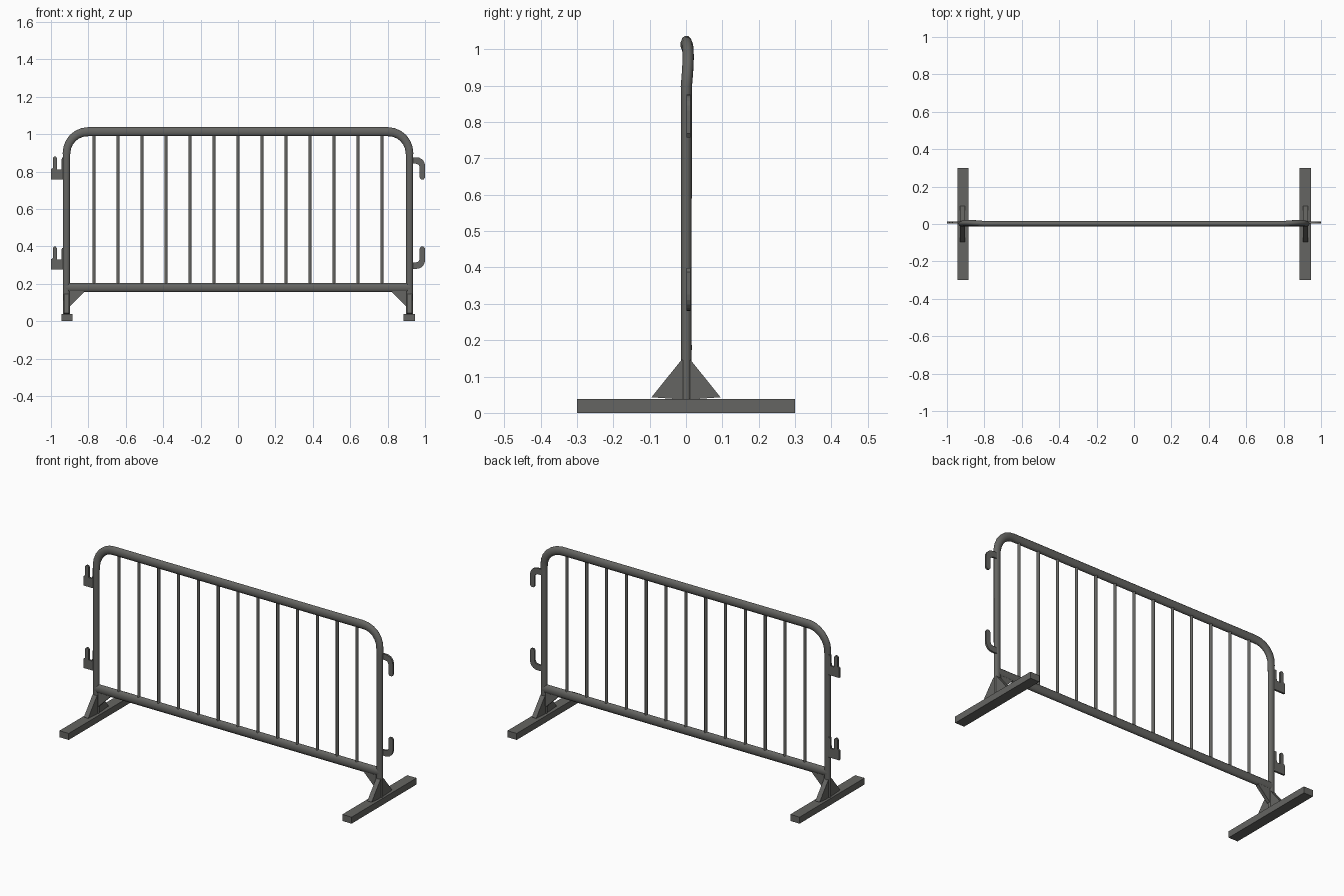
import bpy, bmesh, math
from mathutils import Vector

if "Cube" in bpy.data.objects:
    bpy.data.objects.remove(bpy.data.objects["Cube"])

steel = bpy.data.materials.new("dark grey steel")
steel.diffuse_color = (0.13, 0.13, 0.122, 1)
steel.use_nodes = True
steel.node_tree.nodes["Principled BSDF"].inputs["Base Color"].default_value = steel.diffuse_color


def finish(name, bm, smooth=False):
    bmesh.ops.recalc_face_normals(bm, faces=bm.faces)
    me = bpy.data.meshes.new(name)
    bm.to_mesh(me)
    bm.free()
    me.materials.append(steel)
    ob = bpy.data.objects.new(name, me)
    bpy.context.collection.objects.link(ob)
    if smooth:
        bpy.ops.object.select_all(action='DESELECT')
        ob.select_set(True)
        bpy.context.view_layer.objects.active = ob
        bpy.ops.object.shade_smooth_by_angle(angle=math.radians(50))
    return ob


def tube(name, path, sides):
    """Sweep an oval along (x, y, z, half width in the xz plane, half depth in y)."""
    bm = bmesh.new()
    pts = [Vector(p[:3]) for p in path]
    rings = []
    for i, p in enumerate(pts):
        t = pts[min(i + 1, len(pts) - 1)] - pts[max(i - 1, 0)]
        t.y = 0
        t.normalize()
        n = Vector((-t.z, 0, t.x))
        w, d = path[i][3:]
        ring = []
        for k in range(sides):
            a = 2 * math.pi * (k + 0.5) / sides
            ring.append(bm.verts.new(p + n * w * math.cos(a) + Vector((0, d * math.sin(a), 0))))
        rings.append(ring)
    for a, b in zip(rings, rings[1:]):
        for k in range(sides):
            j = (k + 1) % sides
            bm.faces.new((a[k], a[j], b[j], b[k]))
    bm.faces.new(rings[0])
    bm.faces.new(rings[-1])
    return finish(name, bm, True)


def plate(name, outline, axis, lo, hi):
    """Extrude a 2D outline along y (outline is x, z) or along x (outline is y, z)."""
    bm = bmesh.new()
    make = (lambda u, v, d: (u, d, v)) if axis == 'y' else (lambda u, v, d: (d, u, v))
    a = [bm.verts.new(make(u, v, lo)) for u, v in outline]
    b = [bm.verts.new(make(u, v, hi)) for u, v in outline]
    bm.faces.new(a)
    bm.faces.new(b)
    for i in range(len(a)):
        j = (i + 1) % len(a)
        bm.faces.new((a[i], a[j], b[j], b[i]))
    return finish(name, bm)


# Bent outer frame: two posts, rounded corners and the top rail
PX, TOP, R, Y = 0.917, 1.013, 0.115, 0.001
half = [(PX, Y, 0.03, 0.019, 0.015), (PX, Y, 0.86, 0.019, 0.0155)]
for i in range(7):
    a = math.pi / 2 * i / 6
    half.append((PX - R + R * math.cos(a), Y + 0.005 * math.sin(2 * a),
                 TOP - R + R * math.sin(a), 0.021 + 0.004 * i / 6, 0.016))
half.append((0.72, Y, TOP, 0.025, 0.0155))
tube("outer_frame", [(-p[0],) + p[1:] for p in half] + half[::-1], 12)

# Bottom rail
tube("bottom_rail", [(-0.92, Y, 0.18, 0.026, 0.0155), (0.92, Y, 0.18, 0.026, 0.0155)], 12)

# Upright infill bars
for i in range(13):
    x = (i - 6) * 0.1283
    tube(f"upright_bar_{i + 1}", [(x, Y, 0.18, 0.0085, 0.0085), (x, Y, 1.01, 0.0085, 0.0085)], 8)

# Feet and gussets at each end
for side, s in (("left", -1), ("right", 1)):
    x0, x1 = sorted((s * 0.885, s * 0.945))
    plate(f"{side}_foot", [(-0.3, 0), (0.3, 0), (0.3, 0.038), (-0.3, 0.038)], 'x', x0, x1)
    for end, e in (("front", -1), ("back", 1)):
        plate(f"{side}_{end}_gusset", [(0, 0.036), (e * 0.095, 0.043), (e * 0.013, 0.145), (0, 0.145)],
              'x', s * PX - 0.014, s * PX + 0.014)
    plate(f"{side}_rail_brace", [(s * 0.9, 0.165), (s * 0.823, 0.165), (s * 0.823, 0.155), (s * 0.9, 0.078)],
          'y', -0.009, 0.011)

# Left hooks: upright prongs on a square base
for name, z in (("upper", 0.757), ("lower", 0.275)):
    plate(f"left_{name}_hook",
          [(-0.925, z), (-1.0, z), (-1.0, z + 0.055), (-0.99, z + 0.063), (-0.99, z + 0.115),
           (-0.984, z + 0.123), (-0.974, z + 0.123), (-0.968, z + 0.115), (-0.968, z + 0.055),
           (-0.945, z + 0.055), (-0.942, z + 0.117), (-0.925, z + 0.117)], 'y', 0.002, 0.013)

# Right hooks: curved, the upper one turned down and the lower one turned up
for name, z, f in (("upper", 0.876, -1), ("lower", 0.28, 1)):
    arc = [(0.955 + 0.045 * math.sin(a), z + f * (0.045 - 0.045 * math.cos(a)))
           for a in (math.pi / 2 * i / 5 for i in range(6))]
    prof = [(0.925, z)] + arc + [(1.0, z + f * 0.108), (0.993, z + f * 0.118), (0.978, z + f * 0.118),
            (0.971, z + f * 0.108), (0.971, z + f * 0.05), (0.964, z + f * 0.038),
            (0.95, z + f * 0.034), (0.925, z + f * 0.034)]
    plate(f"right_{name}_hook", prof, 'y', 0.002, 0.013)
